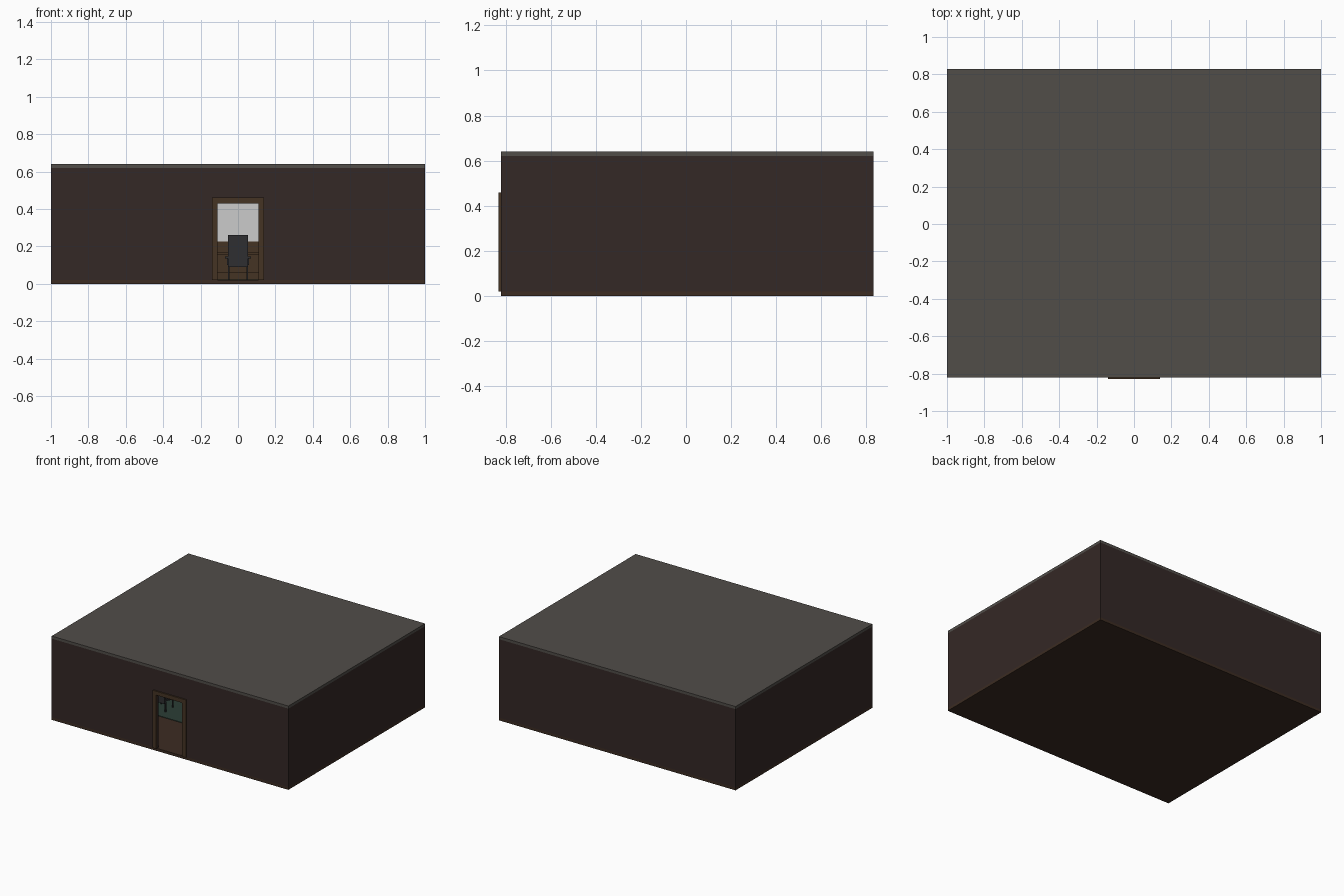
import bpy, bmesh
from mathutils import Vector

if "Cube" in bpy.data.objects:
    bpy.data.objects.remove(bpy.data.objects["Cube"])


def mat(name, r, g, b):
    m = bpy.data.materials.new(name)
    m.diffuse_color = (r, g, b, 1)
    m.use_nodes = True
    m.node_tree.nodes["Principled BSDF"].inputs["Base Color"].default_value = m.diffuse_color
    return m


WALL = mat("dark_wall", .034, .021, .019)
SLAB = mat("ceiling_grey", .082, .074, .066)
WOOD = mat("dark_wood", .06, .034, .017)
FLOOR = mat("floor_wood", .045, .025, .016)
RUG = mat("green_rug", .025, .047, .036)
BLACK = mat("chair_black", .028, .028, .031)
WHITE = mat("plaster", .8, .8, .8)


def finish(name, bm, m):
    bmesh.ops.recalc_face_normals(bm, faces=bm.faces)
    me = bpy.data.meshes.new(name)
    bm.to_mesh(me)
    bm.free()
    me.materials.append(m)
    ob = bpy.data.objects.new(name, me)
    bpy.context.collection.objects.link(ob)
    return ob


def add_box(bm, lo, hi):
    lo, hi = Vector(lo), Vector(hi)
    vs = bmesh.ops.create_cube(bm, size=1)["verts"]
    for v in vs:
        v.co = Vector(((lo[i] + hi[i]) / 2 + v.co[i] * (hi[i] - lo[i]) for i in range(3)))


def boxes(name, m, *pairs):
    bm = bmesh.new()
    for lo, hi in pairs:
        add_box(bm, lo, hi)
    return finish(name, bm, m)


def portal(name, m, w, z0, z1, ow, oz, y0, y1):
    """Upside-down U profile in XZ, extruded along y."""
    pts = [(-w, z0), (-ow, z0), (-ow, oz), (ow, oz), (ow, z0), (w, z0), (w, z1), (-w, z1)]
    bm = bmesh.new()
    f = bm.faces.new([bm.verts.new((x, y0, z)) for x, z in pts])
    ext = bmesh.ops.extrude_face_region(bm, geom=[f])["geom"]
    for v in ext:
        if isinstance(v, bmesh.types.BMVert):
            v.co.y = y1
    return finish(name, bm, m)


# Room shell
F, B, T = -.82, .83, .02
boxes("floor", FLOOR, ((-1, F, 0), (1, B, .02)))
boxes("ceiling", SLAB, ((-1, F, .62), (1, B, .64)))
portal("front_wall", WALL, 1, .02, .62, .11, .43, F, F + T)
boxes("back_wall", WALL, ((-1, B - T, .02), (1, B, .62)))
for s, side in ((-1, "left"), (1, "right")):
    xs = sorted((s * 1, s * (1 - T)))
    boxes(side + "_wall", WALL, ((xs[0], F + T, .02), (xs[1], B - T, .62)))

# Door frame
portal("door_frame", WOOD, .14, .02, .46, .11, .43, -.83, F)

# Whiteboard and low panelling on the back wall
boxes("whiteboard", WHITE, ((-.45, B - T - .01, .22), (.45, B - T, .5)))
boxes("back_panelling", WOOD, ((-.98, B - T - .015, .02), (.98, B - T, .225)))

# Rug
boxes("rug", RUG, ((-.7, -.38, .02), (.7, .38, .024)))

# Meeting table with leg panels
boxes("table", WOOD,
      ((-.6, -.17, .155), (.6, .17, .17)),
      *[((x - .015, -.12, .024), (x + .015, .12, .155)) for x in (-.48, .48)],
      ((-.465, -.01, .06), (.465, .01, .155)))


# Chairs: seat, back, legs and arms
def chair(i, x, y, d):
    def b(x0, x1, y0, y1, z0, z1):
        ya, yb = sorted((y + d * y0, y + d * y1))
        return ((x + x0, ya, z0), (x + x1, yb, z1))
    parts = [b(-.05, .05, -.05, .05, .10, .115),
             b(-.053, .053, -.06, -.05, .09, .26)]
    for s in (-1, 1):
        x0, x1 = sorted((s * .046, s * .054))
        for l in (-.048, .042):
            parts.append(b(x0, x1, l, l + .008, .024, .10))
        a0, a1 = sorted((s * .054, s * .07))
        parts.append(b(a0, a1, -.055, .03, .135, .145))
        parts.append(b(*sorted((s * .05, s * .06)), -.01, 0, .10, .137))
    boxes(f"chair_{i}", BLACK, *parts)


i = 0
for x in (-.45, 0, .45):
    for d in (1, -1):
        i += 1
        chair(i, x, -.26 * d, d)
